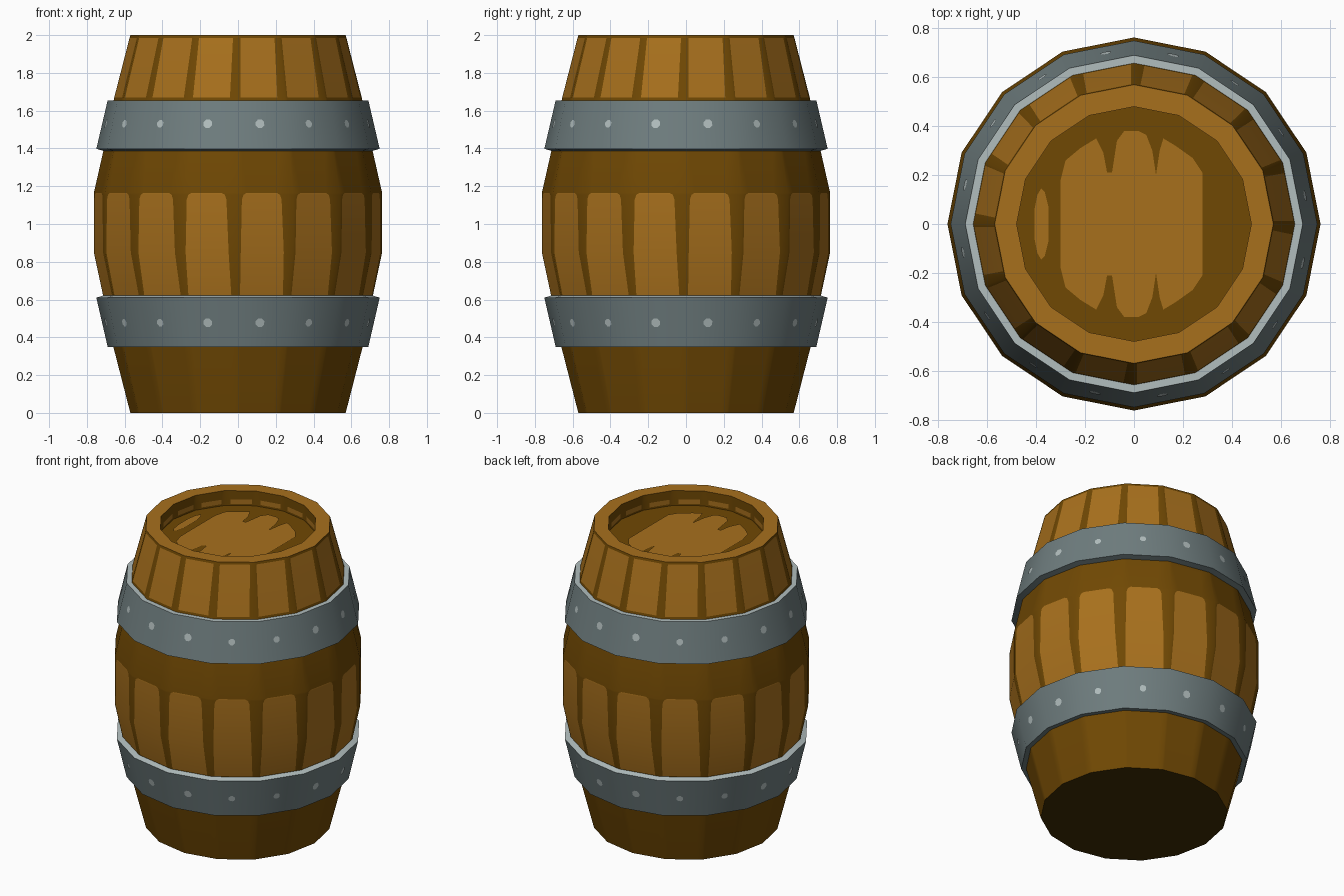
import bpy, bmesh, math
from mathutils import Vector

if "Cube" in bpy.data.objects:
    bpy.data.objects.remove(bpy.data.objects["Cube"])

SIDES = 16
LID_Z = 1.90


def material(name, rgb):
    m = bpy.data.materials.new(name)
    m.diffuse_color = (*rgb, 1)
    m.use_nodes = True
    m.node_tree.nodes["Principled BSDF"].inputs["Base Color"].default_value = m.diffuse_color
    return m


DARK = material("dark_wood", (0.162, 0.065, 0.001))
LIGHT = material("light_wood", (0.390, 0.162, 0.012))
BASE = material("blackened_wood", (0.050, 0.027, 0.001))
STEEL = material("grey_metal", (0.158, 0.205, 0.210))
SHINE = material("pale_metal", (0.440, 0.510, 0.510))


def finish(bm, name, mats, smooth=True):
    mesh = bpy.data.meshes.new(name)
    bm.to_mesh(mesh)
    bm.free()
    for m in mats:
        mesh.materials.append(m)
    ob = bpy.data.objects.new(name, mesh)
    bpy.context.collection.objects.link(ob)
    if smooth:
        bpy.ops.object.select_all(action='DESELECT')
        ob.select_set(True)
        bpy.context.view_layer.objects.active = ob
        bpy.ops.object.shade_smooth_by_angle(angle=math.radians(30))
    return ob


def corner(k, r, z):
    a = 2 * math.pi * k / SIDES
    return Vector((r * math.cos(a), r * math.sin(a), z))


def on_side(k, f, r, z):
    """Point at fraction f across flat side k."""
    return corner(k, r, z).lerp(corner(k + 1, r, z), f)


# Barrel body: (z, radius, panel start, panel end, paint of the band above)
NONE, PANEL, ALL = 0, 1, 2
rows = [
    (0.00, 0.57, .05, .85, NONE),
    (0.35, 0.66, .05, .85, NONE),
    (0.625, 0.715, .04, .87, PANEL),
    (0.85, 0.763, .05, .83, PANEL),
    (1.13, 0.763, .07, .79, PANEL),
    (1.155, 0.763, .10, .76, PANEL),
    (1.165, 0.763, .16, .70, NONE),
    (1.39, 0.712, .07, .80, NONE),
    (1.67, 0.655, .05, .83, PANEL),
    (1.985, 0.574, .06, .88, NONE),
    (2.00, 0.57, .06, .88, ALL),
    (2.00, 0.48, .06, .88, NONE),
    (1.942, 0.48, .10, .80, PANEL),
    (1.912, 0.48, .10, .80, NONE),
    (LID_Z, 0.48, .10, .80, NONE),
]
bm = bmesh.new()
rings = [[bm.verts.new(on_side(k, f, r, z)) for k in range(SIDES) for f in (0, f1, f2)]
         for z, r, f1, f2, _ in rows]
n = SIDES * 3
for row, lo, hi in zip(rows, rings, rings[1:]):
    for i in range(n):
        j = (i + 1) % n
        face = bm.faces.new((lo[i], lo[j], hi[j], hi[i]))
        face.material_index = int(row[4] == ALL or (row[4] == PANEL and i % 3 == 1))
bm.faces.new(rings[0][::-1]).material_index = 2
bm.faces.new(rings[-1])
finish(bm, "barrel_body", [DARK, LIGHT, BASE])

# Painted boards on the lid, outline mirrored front to back
upper = [(.28, .10), (.28, .21), (.24, .27), (.17, .32), (.12, .35), (.105, .30),
         (.09, .20), (.075, .30), (.05, .365), (.02, .38), (-.04, .38), (-.07, .34),
         (-.09, .21), (-.11, .21), (-.125, .29), (-.155, .35), (-.22, .31),
         (-.28, .26), (-.30, .18)]
sliver = [(-.35, .07), (-.365, .13), (-.38, .145), (-.395, .12), (-.407, .06)]
bm = bmesh.new()
for half in (upper, sliver):
    outline = half + [(x, -y) for x, y in reversed(half)]
    face = bm.faces.new([bm.verts.new((x, y, LID_Z + .004)) for x, y in outline])
    face.normal_update()
    if face.normal.z < 0:
        face.normal_flip()
finish(bm, "lid_boards", [LIGHT], False)


# Metal hoops: lathed section, pale upper edge
def hoop(name, section, pale_edge):
    bm = bmesh.new()
    rings = [[bm.verts.new(corner(k, r, z)) for k in range(SIDES)] for r, z in section]
    for s in range(4):
        lo, hi = rings[s], rings[(s + 1) % 4]
        for k in range(SIDES):
            j = (k + 1) % SIDES
            face = bm.faces.new((lo[k], lo[j], hi[j], hi[k]))
            face.material_index = int(s == pale_edge)
    finish(bm, name, [STEEL, SHINE])


# Rivets: thin octagonal plates lying on each flat of the hoop
def rivets(name, low, high, z):
    bm = bmesh.new()
    t = (z - low[1]) / (high[1] - low[1])
    r = low[0] + (high[0] - low[0]) * t
    for k in range(SIDES):
        size = .025 if k % 4 in (0, 3) else .021
        across = (corner(k + 1, r, z) - corner(k, r, z)).normalized()
        up = (on_side(k, .5, *high) - on_side(k, .5, *low)).normalized()
        c = on_side(k, .42, r, z) + across.cross(up) * .003
        ring = [c + size * (across * math.cos(a) + up * math.sin(a))
                for a in (math.pi * (i + .5) / 4 for i in range(8))]
        bm.faces.new([bm.verts.new(p) for p in ring])
    finish(bm, name, [SHINE], False)


lower = [(.655, .35), (.69, .35), (.75, .61), (.71, .622)]
top = [(.705, 1.385), (.75, 1.398), (.69, 1.655), (.655, 1.655)]
hoop("lower_hoop", lower, 2)
hoop("upper_hoop", top, 2)
rivets("lower_rivets", lower[1], lower[2], .478)
rivets("upper_rivets", top[1], top[2], 1.53)
